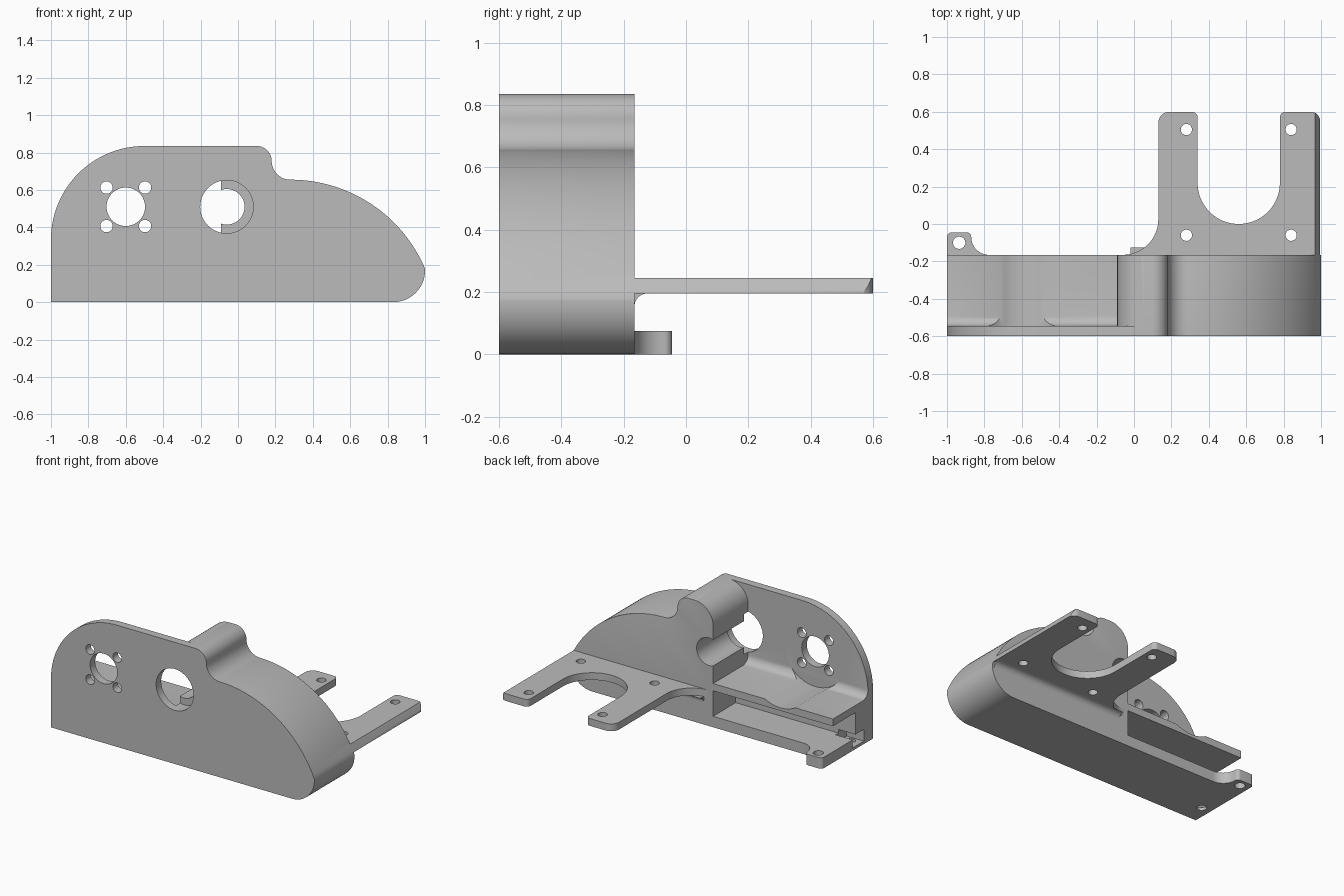
import bpy, bmesh, math
from mathutils import Vector

cube = bpy.data.objects.get("Cube")
if cube:
    bpy.data.objects.remove(cube, do_unlink=True)

grey = bpy.data.materials.new("plain grey")
grey.use_nodes = True
colour = (0.5, 0.5, 0.5, 1)
grey.diffuse_color = colour
grey.node_tree.nodes["Principled BSDF"].inputs["Base Color"].default_value = colour


def arc(cx, cy, r, start, end, n=16):
    """Points on a circular arc, angles in degrees."""
    angles = [math.radians(start + (end - start) * i / n) for i in range(n + 1)]
    return [(cx + r * math.cos(a), cy + r * math.sin(a)) for a in angles]


def extrude(name, points, axis, low, high, bevel=0, pick=None, steps=4):
    """Extrude a 2D outline along an axis; optionally round the picked edges."""
    place = {"x": lambda p, t: (t, p[0], p[1]),
             "y": lambda p, t: (p[0], t, p[1]),
             "z": lambda p, t: (p[0], p[1], t)}[axis]
    bm = bmesh.new()
    face = bm.faces.new([bm.verts.new(place(p, low)) for p in points])
    grown = bmesh.ops.extrude_face_region(bm, geom=[face])["geom"]
    shift = Vector(place((0, 0), high - low))
    bmesh.ops.translate(bm, vec=shift, verts=[v for v in grown if isinstance(v, bmesh.types.BMVert)])
    bmesh.ops.remove_doubles(bm, verts=bm.verts[:], dist=1e-5)
    bmesh.ops.recalc_face_normals(bm, faces=bm.faces[:])
    if bevel:
        edges = [e for e in bm.edges if all(pick(v.co) for v in e.verts)]
        bmesh.ops.bevel(bm, geom=edges, offset=bevel, segments=steps, profile=0.5,
                        affect='EDGES', clamp_overlap=True)
        bmesh.ops.recalc_face_normals(bm, faces=bm.faces[:])
    mesh = bpy.data.meshes.new(name)
    bm.to_mesh(mesh)
    bm.free()
    mesh.materials.append(grey)
    obj = bpy.data.objects.new(name, mesh)
    bpy.context.collection.objects.link(obj)
    return obj


def box(x0, x1, y0, y1, z0, z1):
    return extrude("box_cutter", [(x0, y0), (x1, y0), (x1, y1), (x0, y1)], "z", z0, z1)


def drill(cx, cy, r, axis, low, high):
    return extrude("drill", arc(cx, cy, r, 0, 360, 48)[:-1], axis, low, high)


def activate(obj):
    bpy.ops.object.select_all(action='DESELECT')
    obj.select_set(True)
    bpy.context.view_layer.objects.active = obj


def carve(obj, cutters, operation='DIFFERENCE'):
    activate(obj)
    for cutter in cutters:
        cutter.hide_render = True
        mod = obj.modifiers.new("cut", 'BOOLEAN')
        mod.operation, mod.solver, mod.object = operation, 'EXACT', cutter
        bpy.ops.object.modifier_apply(modifier=mod.name)
        bpy.data.objects.remove(cutter, do_unlink=True)


FRONT, BACK, WALL = -0.6, -0.165, -0.545

# Side outline of the housing: big round, hump, hollow, long sweep, rounded toe
sweep = 0.783
toe_angle = math.degrees(math.asin((0.18 - 0.655 + sweep) / sweep))
outline = ([(-1, 0)] + arc(-0.5, 0.335, 0.5, 180, 90, 32)
           + arc(0.1, 0.755, 0.08, 90, 0)
           + arc(0.28, 0.755, 0.1, 180, 270)
           + arc(0.28, 0.655 - sweep, sweep, 90, toe_angle, 32)[1:]
           + arc(0.83, 0.17, 0.17, 0, -90))

housing = extrude("housing", outline, "y", FRONT, BACK, 0.015,
                  lambda c: c.y > BACK - 0.01 and c.z > 0.25)

# Open motor pocket, with a rounded shoulder and a filleted floor
pocket = extrude("pocket_cutter",
                 [(-1.1, 0.3), (-0.09, 0.3)] + arc(0.05, 0.695, 0.14, 180, 90)
                 + [(0.05, 1), (-1.1, 1)], "y", WALL, 0.1, 0.055,
                 lambda c: c.y < WALL + 0.01 and c.z < 0.31, 6)
motor_x, motor_z = -0.6, 0.51
cutters = [pocket,
           drill(motor_x, motor_z, 0.24, "y", WALL, 0.1),
           box(-1.1, -0.09, -0.41, 0.1, 0.075, 0.25),
           box(-1.1, -0.87, -0.5, -0.38, 0.02, 0.1),
           drill(-0.93, -0.46, 0.03, "z", -0.1, 0.06)]
# Motor holes and the stepped shaft bore
cutters.append(drill(motor_x, motor_z, 0.103, "y", -0.7, 0.1))
for sx in (-1, 1):
    for sz in (-1, 1):
        cutters.append(drill(motor_x + sx * 0.103, motor_z + sz * 0.103, 0.033, "y", -0.7, -0.4))
cutters.append(drill(-0.06, 0.51, 0.142, "y", -0.7, -0.5))
cutters.append(drill(-0.06, 0.51, 0.095, "y", -0.7, 0.1))
carve(housing, cutters)

# Forked mounting bracket, trimmed by the sweep of the housing
fork = ([(-0.06, BACK)] + arc(-0.06, 0.025, 0.19, -90, 0)
        + arc(0.19, 0.54, 0.06, 180, 90, 8) + arc(0.31, 0.57, 0.03, 90, 0, 8)
        + arc(0.56, 0.22, 0.22, 180, 360, 32)
        + arc(0.81, 0.57, 0.03, 180, 90, 8) + arc(0.945, 0.55, 0.05, 90, 0, 8)
        + [(0.995, BACK)])
bracket = extrude("fork_bracket", fork, "z", 0.195, 0.245)
carve(bracket, [extrude("trim", outline, "y", -0.8, 0.8)], 'INTERSECT')
carve(bracket, [drill(x, y, 0.03, "z", 0, 0.4) for x in (0.28, 0.84) for y in (-0.06, 0.505)])

# Rounded web under the bracket root
web = extrude("bracket_fillet", [(BACK, 0.195)] + arc(BACK + 0.04, 0.155, 0.04, 180, 90, 8)[:-1]
              + [(BACK + 0.04, 0.195)], "x", -0.02, 0.985)

# Small screw tab at the foot
tab = extrude("screw_tab", [(-1, BACK)] + arc(-0.975, -0.07, 0.025, 180, 90, 8)
              + arc(-0.895, -0.07, 0.025, 90, 0, 8)
              + arc(-0.775, -0.07, 0.095, 180, 270), "z", 0, 0.075)
carve(tab, [drill(-0.935, -0.1, 0.033, "z", -0.1, 0.2)])

for part in (housing, bracket, web, tab):
    activate(part)
    bpy.ops.object.shade_smooth_by_angle(angle=math.radians(30))
